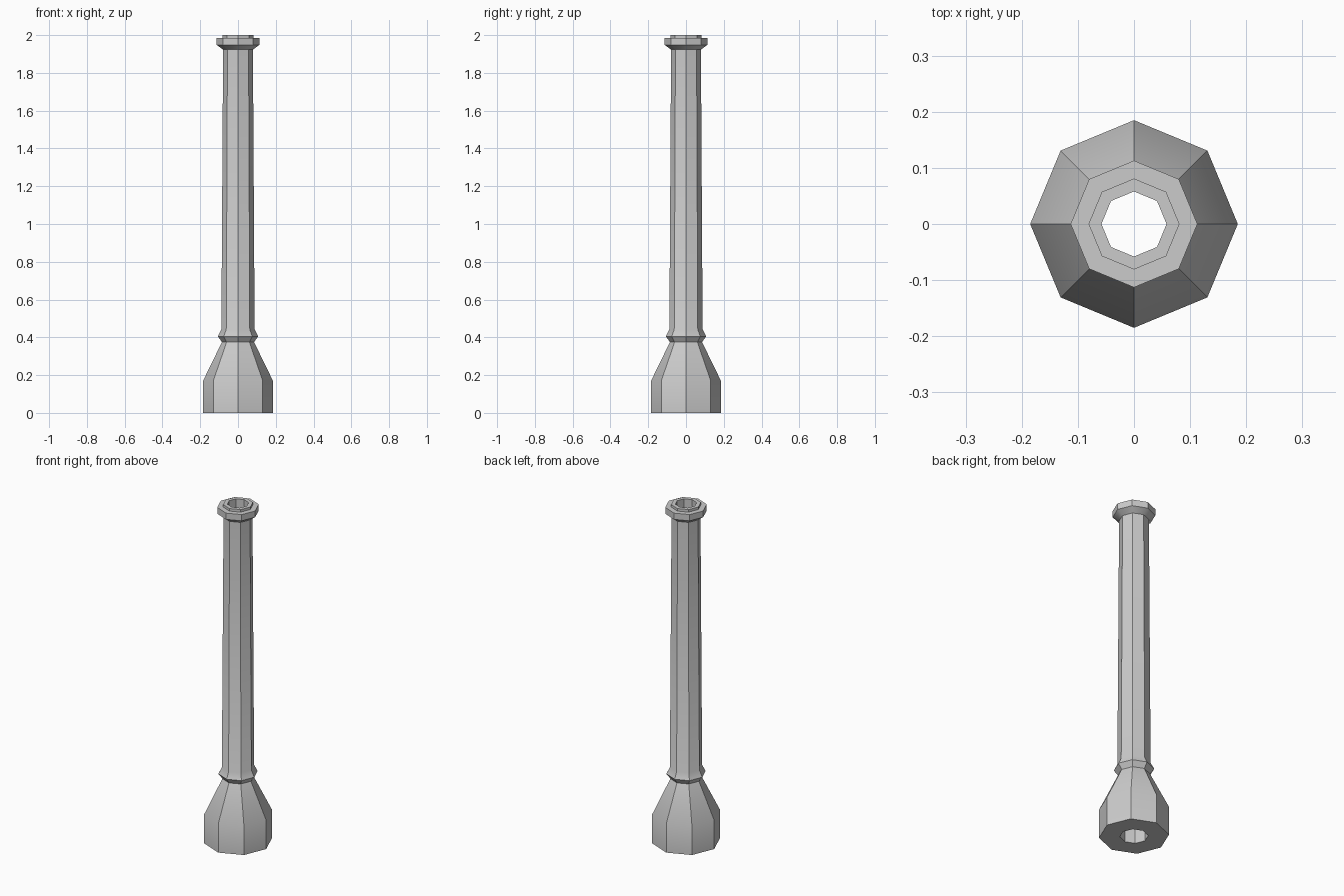
import bpy, bmesh, math

cube = bpy.data.objects.get("Cube")
if cube:
    bpy.data.objects.remove(cube, do_unlink=True)

SIDES = 8

# Plain grey stone or metal
grey = bpy.data.materials.new("grey")
grey.use_nodes = True
colour = (0.6, 0.6, 0.6, 1)
grey.diffuse_color = colour
grey.node_tree.nodes["Principled BSDF"].inputs["Base Color"].default_value = colour


def lathe(name, profile):
    """Turn a closed (radius, height) outline into a hollow octagonal solid."""
    bm = bmesh.new()
    rings = []
    for r, z in profile:
        angles = [math.tau * i / SIDES for i in range(SIDES)]
        rings.append([bm.verts.new((r * math.cos(a), r * math.sin(a), z)) for a in angles])
    for low, high in zip(rings, rings[1:] + rings[:1]):
        for i in range(SIDES):
            j = (i + 1) % SIDES
            bm.faces.new((low[i], low[j], high[j], high[i]))
    bmesh.ops.recalc_face_normals(bm, faces=bm.faces)
    mesh = bpy.data.meshes.new(name)
    bm.to_mesh(mesh)
    bm.free()
    mesh.materials.append(grey)
    obj = bpy.data.objects.new(name, mesh)
    bpy.context.collection.objects.link(obj)
    return obj


base = [(0.185, 0), (0.185, 0.17), (0.085, 0.375)]
collar = [(0.107, 0.405), (0.088, 0.442)]
shaft = [(0.079, 1.923)]
cap = [(0.113, 1.948), (0.113, 1.985), (0.081, 1.985), (0.081, 2)]
bore = [(0.058, 2), (0.075, 0)]

column = lathe("hollow_column", base + collar + shaft + cap + bore)

# Soft bends along the height, crisp corners around the octagon
bpy.ops.object.select_all(action="DESELECT")
column.select_set(True)
bpy.context.view_layer.objects.active = column
bpy.ops.object.shade_smooth_by_angle(angle=math.radians(30))
